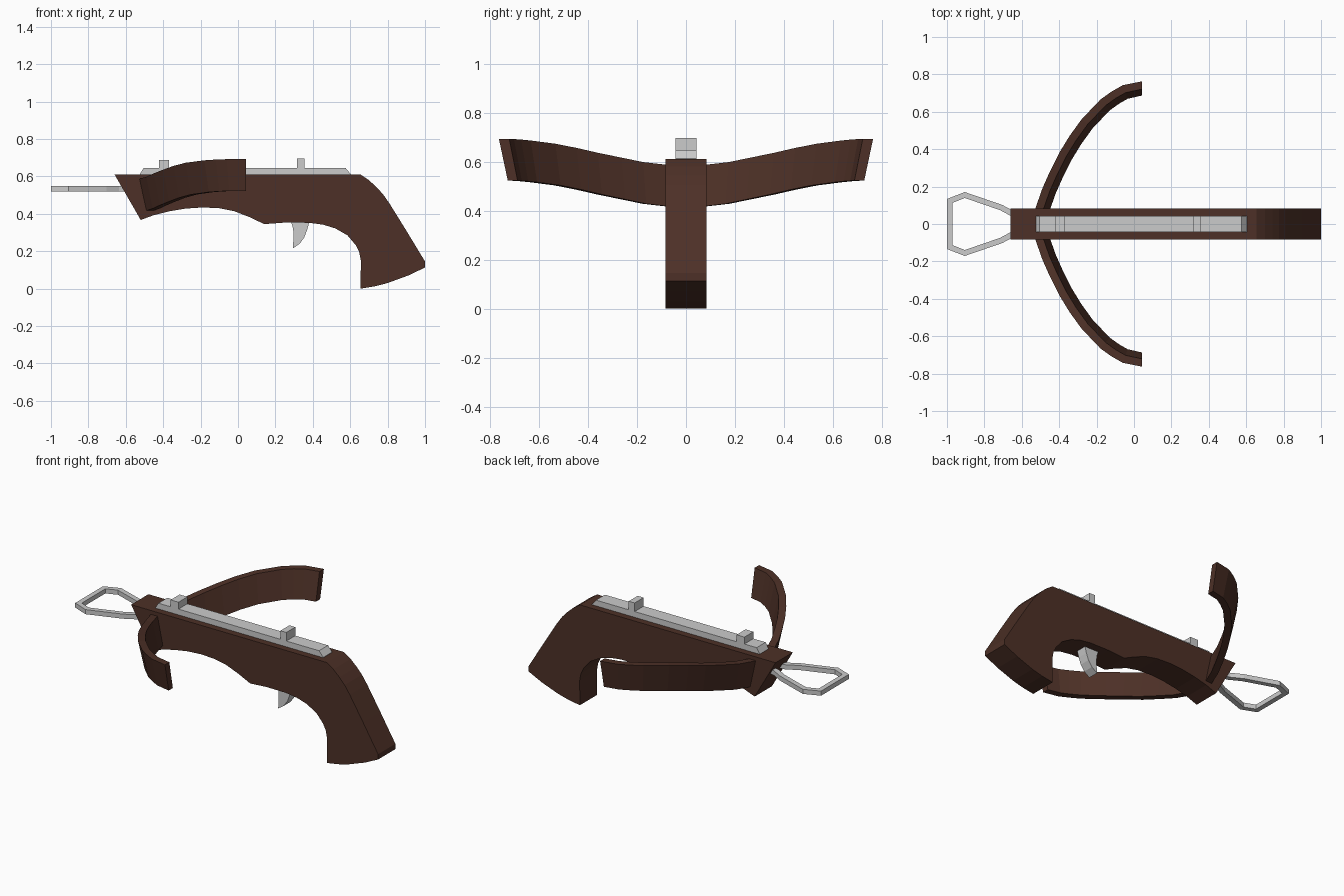
import bpy, bmesh
from mathutils import Vector

if "Cube" in bpy.data.objects:
    bpy.data.objects.remove(bpy.data.objects["Cube"])

wood = bpy.data.materials.new("dark_wood")
wood.diffuse_color = (0.075, 0.03, 0.02, 1)
wood.use_nodes = True
wood.node_tree.nodes["Principled BSDF"].inputs["Base Color"].default_value = wood.diffuse_color


def finish(name, bm, mat=None):
    bmesh.ops.recalc_face_normals(bm, faces=bm.faces)
    me = bpy.data.meshes.new(name)
    bm.to_mesh(me)
    bm.free()
    ob = bpy.data.objects.new(name, me)
    bpy.context.collection.objects.link(ob)
    if mat:
        me.materials.append(mat)
    return ob


def loft(name, rings, mat=None):
    """Skin a list of equal-sized rings and cap both ends."""
    bm = bmesh.new()
    vs = [[bm.verts.new(p) for p in r] for r in rings]
    n = len(vs[0])
    for a, b in zip(vs, vs[1:]):
        for i in range(n):
            j = (i + 1) % n
            bm.faces.new((a[i], a[j], b[j], b[i]))
    bm.faces.new(vs[0])
    bm.faces.new(vs[-1])
    return finish(name, bm, mat)


def side_profile(name, pts, half, mat=None):
    """Extrude an x,z outline across y."""
    return loft(name, [[(x, y, z) for x, z in pts] for y in (-half, half)], mat)


def miters(path):
    """Mitred side normals of an open x,y path."""
    pts = [Vector(p) for p in path]
    segs = [(b - a).normalized() for a, b in zip(pts, pts[1:])]
    perp = [Vector((-s.y, s.x)) for s in segs]
    out = [perp[0]]
    for a, b in zip(perp, perp[1:]):
        m = (a + b).normalized()
        out.append(m / m.dot(a))
    return pts, out + [perp[-1]]


# Stock with pistol grip
side_profile("stock", [
    (-0.66, 0.61), (0.655, 0.61), (0.70, 0.58), (0.74, 0.543), (0.775, 0.505), (0.81, 0.455),
    (0.90, 0.31), (1.0, 0.145), (1.0, 0.113), (0.91, 0.07), (0.80, 0.03),
    (0.73, 0.012), (0.655, 0.0), (0.657, 0.15), (0.648, 0.195), (0.63, 0.232),
    (0.585, 0.285), (0.52, 0.322), (0.455, 0.342), (0.38, 0.352), (0.25, 0.353),
    (0.14, 0.345), (0.06, 0.383), (-0.02, 0.414), (-0.10, 0.43),
    (-0.19, 0.434), (-0.28, 0.428), (-0.37, 0.413), (-0.45, 0.393), (-0.52, 0.367)], 0.083, wood)

# Bolt rail with sloped ends, and its two sights
side_profile("rail", [(-0.525, 0.60), (-0.525, 0.612), (-0.505, 0.645),
                      (0.575, 0.645), (0.603, 0.612), (0.603, 0.60)], 0.043)
for name, x0, x1, top in (("front_sight", -0.423, -0.37, 0.687),
                          ("rear_sight", 0.315, 0.355, 0.697)):
    side_profile(name, [(x0, 0.63), (x1, 0.63), (x1, top), (x0, top)], 0.043)

# Trigger
side_profile("trigger", [(0.28, 0.37), (0.295, 0.32), (0.297, 0.27), (0.293, 0.215), (0.33, 0.24),
                         (0.355, 0.275), (0.37, 0.315), (0.385, 0.37)], 0.033)

# Bow limbs: slanted band, x, y, top z along its outer edge
half = [(-0.525, 0.09, 0.587), (-0.49, 0.19, 0.598), (-0.45, 0.28, 0.616), (-0.40, 0.38, 0.636),
        (-0.345, 0.47, 0.656), (-0.28, 0.56, 0.673), (-0.18, 0.665, 0.686),
        (-0.12, 0.708, 0.69), (-0.06, 0.742, 0.692), (0.043, 0.763, 0.692)]
limb = [(x, -y, z) for x, y, z in half[::-1]] + [(-0.545, 0, 0.585)] + half
pts, nor = miters([p[:2] for p in limb])
nor[0], nor[-1] = Vector((0, -1)), Vector((0, 1))
rings = []
for p, n, (_, _, z) in zip(pts, nor, limb):
    rings.append([(*(p - n * d), z + h) for d, h in
                  ((0, 0), (0.042, 0), (0.076, -0.17), (0.036, -0.17))])
loft("bow", rings, wood)

# Foot stirrup
side = [(-0.56, 0.035), (-0.64, 0.05), (-0.71, 0.088), (-0.905, 0.155), (-0.986, 0.123)]
pts, nor = miters(side + [(x, -y) for x, y in side[::-1]])
loft("stirrup", [[(*(p + n * s), z) for s, z in
                  ((-0.015, 0.52), (0.015, 0.52), (0.015, 0.548), (-0.015, 0.548))]
                 for p, n in zip(pts, nor)])
